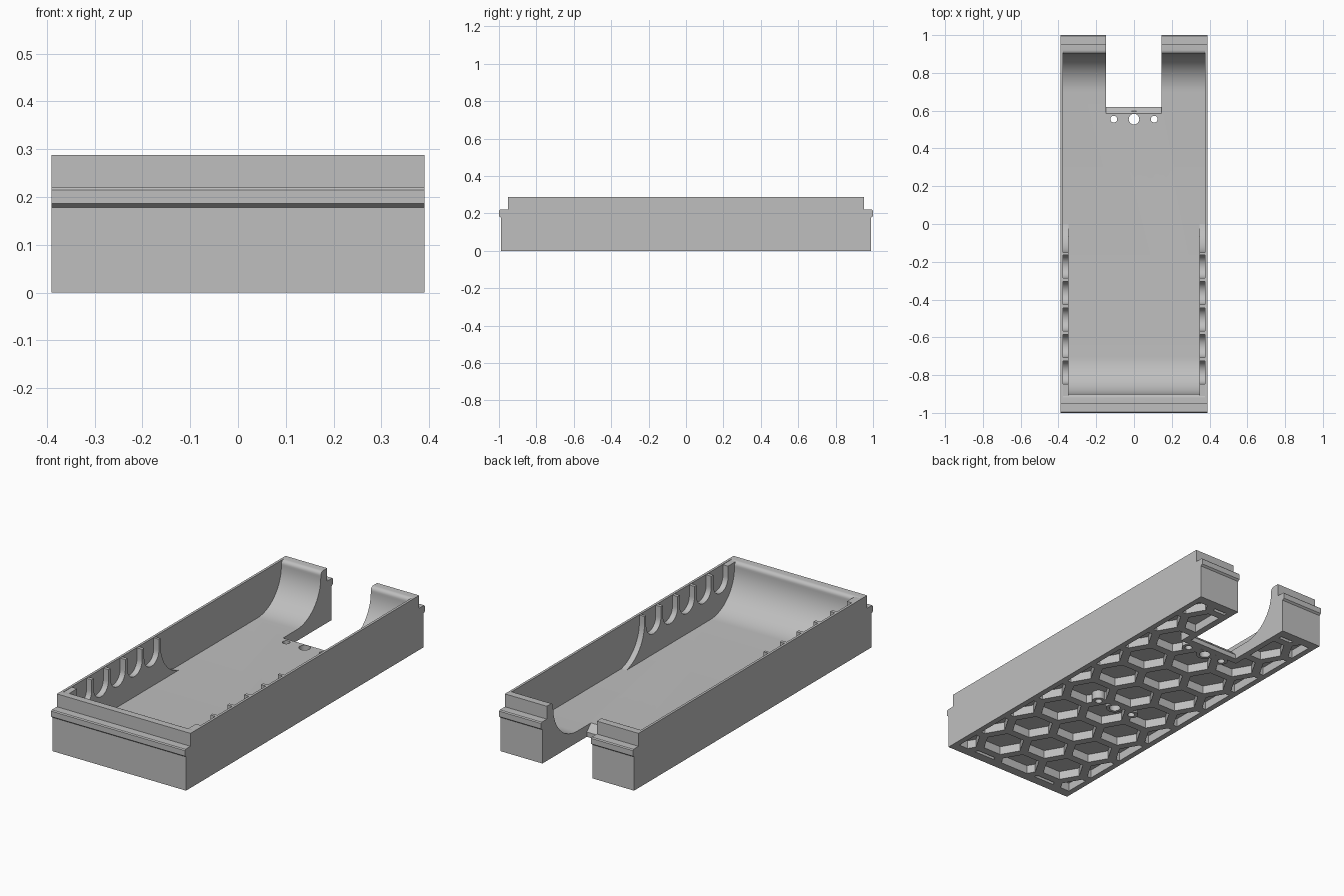
import bpy, bmesh, math

if "Cube" in bpy.data.objects:
    bpy.data.objects.remove(bpy.data.objects["Cube"])

GREY = bpy.data.materials.new("plain_grey")
GREY.diffuse_color = (0.52, 0.52, 0.52, 1)
GREY.use_nodes = True
GREY.node_tree.nodes["Principled BSDF"].inputs["Base Color"].default_value = GREY.diffuse_color
FLOOR = 0.06


def finish(name, bm):
    bmesh.ops.recalc_face_normals(bm, faces=bm.faces)
    me = bpy.data.meshes.new(name)
    bm.to_mesh(me)
    bm.free()
    me.materials.append(GREY)
    ob = bpy.data.objects.new(name, me)
    bpy.context.collection.objects.link(ob)
    return ob


def prism(bm, pts, a, b, axis):
    """Extrude a 2D outline from a to b: (y, z) along x, or (x, y) along z."""
    place = (lambda p, t: (t, *p)) if axis == "x" else (lambda p, t: (*p, t))
    lo = [bm.verts.new(place(p, a)) for p in pts]
    hi = [bm.verts.new(place(p, b)) for p in pts]
    bm.faces.new(lo)
    bm.faces.new(hi)
    for i in range(len(pts)):
        j = (i + 1) % len(pts)
        bm.faces.new((lo[i], lo[j], hi[j], hi[i]))


def solid(name, pts, a, b, axis="x"):
    bm = bmesh.new()
    prism(bm, pts, a, b, axis)
    return finish(name, bm)


def arc(cx, cy, r, a0, a1, n):
    return [(cx + r * math.cos(math.radians(a0 + (a1 - a0) * i / n)),
             cy + r * math.sin(math.radians(a0 + (a1 - a0) * i / n))) for i in range(n + 1)]


def rect(x0, x1, y0, y1):
    return [(x0, y0), (x1, y0), (x1, y1), (x0, y1)]


def boolean(ob, cutter, op="DIFFERENCE"):
    m = ob.modifiers.new("cut", "BOOLEAN")
    m.object, m.operation, m.solver = cutter, op, "EXACT"
    bpy.context.view_layer.objects.active = ob
    bpy.ops.object.modifier_apply(modifier=m.name)
    bpy.data.objects.remove(cutter)


def mirror_y(half):
    return half + [(-y, z) for y, z in reversed(half)]


# Tray block with interlocking ridge on both ends
outer = [(0.99, 0), (0.99, 0.178), (1.0, 0.186), (1.0, 0.215), (0.995, 0.22),
         (0.953, 0.22), (0.953, 0.288)]
body = solid("tray_body", mirror_y(outer), -0.39, 0.39)

# Cavity with scooped ends and rounded lips
scoop = arc(0.70, FLOOR + 0.2, 0.2, -90, 0, 16)
lip = arc(0.92, 0.268, 0.02, 180, 90, 5)
cavity = solid("cavity_cutter", mirror_y(scoop + lip + [(0.92, 0.4)]), -0.377, 0.377)
boolean(body, cavity)

# Slot through the back wall with a chamfered floor edge
slot = [(0.62, -0.1), (1.2, -0.1), (1.2, 0.5), (0.585, 0.5), (0.585, FLOOR), (0.62, 0.025)]
boolean(body, solid("slot_cutter", slot, -0.147, 0.145))

# Honeycomb pockets under the floor, kept inside a border
bm = bmesh.new()
R = 0.13
for col in range(-2, 3):
    for row in range(-5, 6):
        cx = col * 1.5 * R
        cy = (row + 0.5 * (col % 2)) * math.sqrt(3) * R
        prism(bm, arc(cx, cy, 0.106, 0, 300, 5), -0.05, 0.045, "z")
pockets = finish("pocket_cutter", bm)
boolean(pockets, solid("border", rect(-0.36, 0.36, -0.94, 0.94), -0.2, 0.2, "z"), "INTERSECT")
boolean(pockets, solid("slot_border", rect(-0.18, 0.18, 0.585, 1.2), -0.2, 0.2, "z"))
boolean(body, pockets)

# Screw bosses below the floor; the rear row is drilled through
HOLES = ((-0.107, 0.018), (0, 0.028), (0.107, 0.018))
bosses = bmesh.new()
drills = bmesh.new()
for y, top in ((0.555, 0.2), (-0.15, 0.035)):
    for x, r in HOLES:
        prism(bosses, arc(x, y, r + 0.016, 0, 345, 23), 0.0, 0.05, "z")
        prism(drills, arc(x, y, r, 0, 345, 23), -0.1, top, "z")
boolean(body, finish("boss_adder", bosses), "UNION")
boolean(body, finish("drill_cutter", drills))

# Side pads with a row of U-shaped notches and a swept rear end
for name, x0, x1 in (("left_pad", -0.383, -0.347), ("right_pad", 0.347, 0.383)):
    sweep = arc(0.045, 0.25, 0.195, 270, 180, 14)
    pts = [(-0.92, 0.05), (0.045, 0.05)] + sweep + [(-0.15, 0.286), (-0.92, 0.286)]
    pad = solid(name, pts, x0, x1)
    bm = bmesh.new()
    for i in range(5):
        cy = -0.785 + i * 0.14
        u_shape = [(cy - 0.061, 0.4)] + arc(cy, 0.228, 0.061, 180, 360, 16) + [(cy + 0.061, 0.4)]
        prism(bm, u_shape, x0 - 0.02, x1 + 0.02, "x")
    boolean(pad, finish("notch_cutter", bm))

# Smooth the curved surfaces, keep the edges crisp
for ob in bpy.context.collection.objects:
    bpy.ops.object.select_all(action="DESELECT")
    ob.select_set(True)
    bpy.context.view_layer.objects.active = ob
    bpy.ops.object.shade_smooth_by_angle(angle=math.radians(25))
